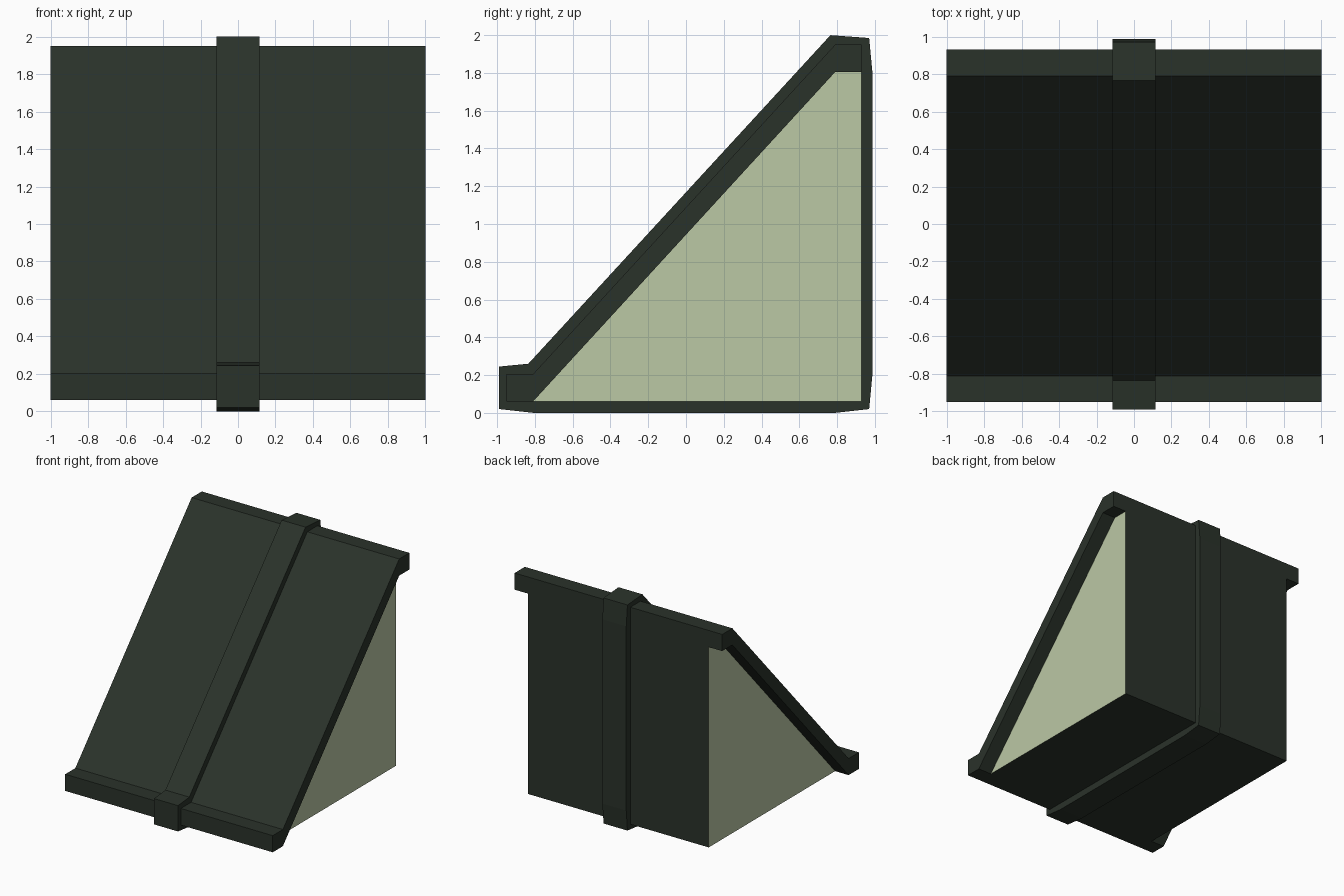
import bpy, bmesh

if "Cube" in bpy.data.objects:
    bpy.data.objects.remove(bpy.data.objects["Cube"])


def material(name, color):
    m = bpy.data.materials.new(name)
    m.diffuse_color = (*color, 1)
    m.use_nodes = True
    m.node_tree.nodes["Principled BSDF"].inputs["Base Color"].default_value = m.diffuse_color
    return m


dark = material("dark_green", (0.023, 0.032, 0.023))
pale = material("pale_green", (0.497, 0.578, 0.376))


def extrude_profile(name, profile, half_width, side_mat=None):
    """Extrude a (y, z) profile symmetrically along x; optionally colour the ends."""
    bm = bmesh.new()
    left = [bm.verts.new((-half_width, y, z)) for y, z in profile]
    right = [bm.verts.new((half_width, y, z)) for y, z in profile]
    caps = [bm.faces.new(left), bm.faces.new(right)]
    n = len(profile)
    for i in range(n):
        j = (i + 1) % n
        bm.faces.new((left[i], left[j], right[j], right[i]))
    if side_mat:
        for f in caps:
            f.material_index = 1
    bmesh.ops.recalc_face_normals(bm, faces=bm.faces)
    mesh = bpy.data.meshes.new(name)
    bm.to_mesh(mesh)
    bm.free()
    mesh.materials.append(dark)
    if side_mat:
        mesh.materials.append(side_mat)
    obj = bpy.data.objects.new(name, mesh)
    bpy.context.collection.objects.link(obj)
    return obj


# Sloped slab with a flat lip at the top and bottom
extrude_profile("sloped_slab", [
    (-0.95, 0.06), (-0.95, 0.205), (-0.81, 0.205), (0.79, 1.95),
    (0.93, 1.95), (0.93, 1.805), (0.79, 1.805), (-0.81, 0.06)], 1.0)

# Inset wedge body with pale side panels
extrude_profile("wedge_body", [
    (-0.81, 0.06), (0.79, 1.805), (0.93, 1.805), (0.93, 0.06)], 0.87, pale)

# Raised band wrapping around the middle
extrude_profile("centre_band", [
    (-0.99, 0.02), (-0.99, 0.245), (-0.835, 0.26), (0.765, 2.0),
    (0.97, 1.985), (0.987, 1.805), (0.987, 0.2), (0.97, 0.02),
    (0.79, 0.0), (-0.81, 0.0)], 0.115)
